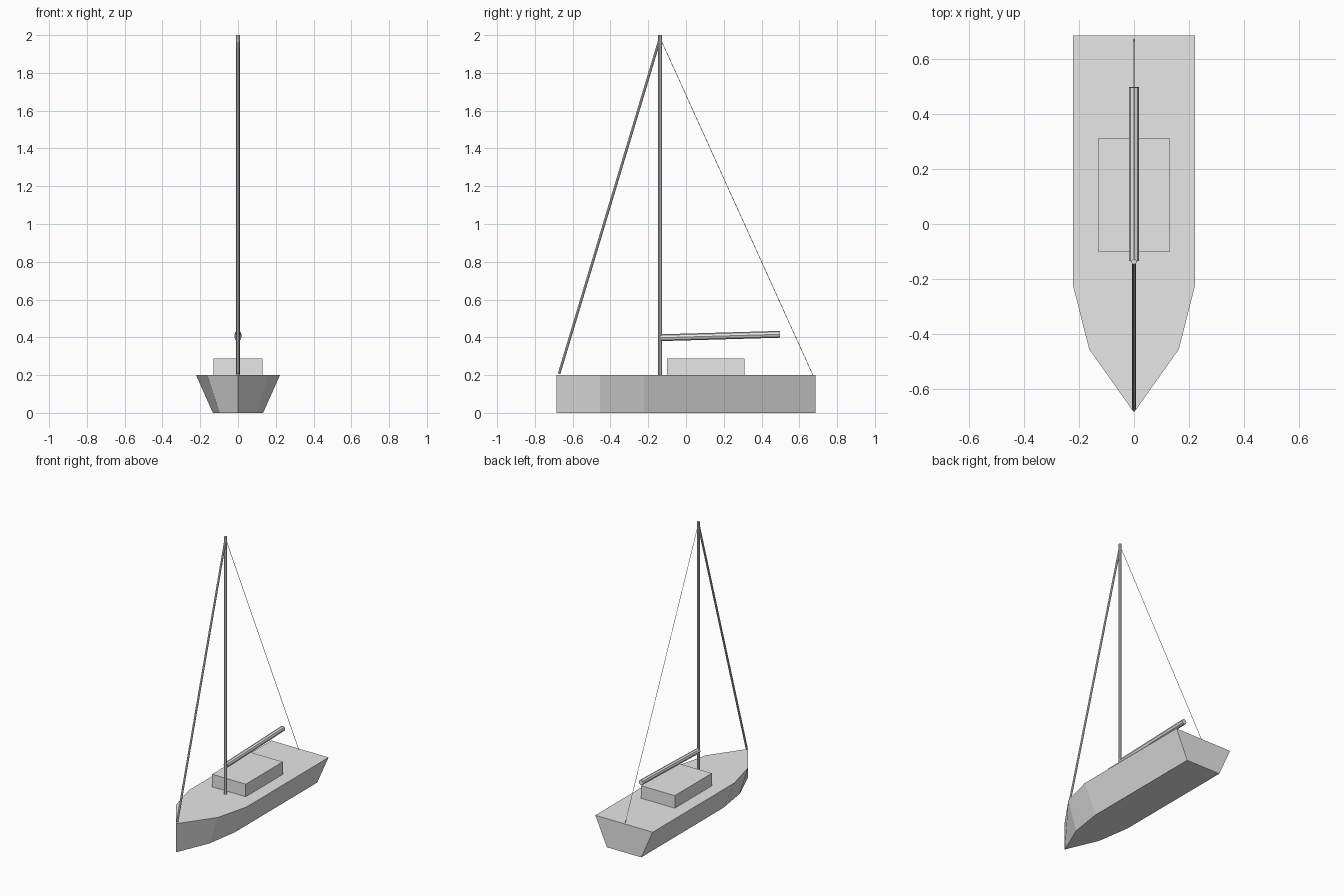
import bpy, bmesh
from mathutils import Vector

if "Cube" in bpy.data.objects:
    bpy.data.objects.remove(bpy.data.objects["Cube"])

grey = bpy.data.materials.new("light_grey")
grey.diffuse_color = (0.8, 0.8, 0.8, 1)
grey.use_nodes = True
grey.node_tree.nodes["Principled BSDF"].inputs["Base Color"].default_value = grey.diffuse_color


def finish(name, bm):
    bmesh.ops.recalc_face_normals(bm, faces=bm.faces)
    mesh = bpy.data.meshes.new(name)
    bm.to_mesh(mesh)
    bm.free()
    mesh.materials.append(grey)
    obj = bpy.data.objects.new(name, mesh)
    bpy.context.collection.objects.link(obj)
    return obj


def rod(name, start, end, radius, sides=8):
    """Straight flat-sided pole between two points."""
    a, b = Vector(start), Vector(end)
    bm = bmesh.new()
    bmesh.ops.create_cone(bm, cap_ends=True, segments=sides, radius1=radius,
                          radius2=radius, depth=(b - a).length)
    turn = (b - a).to_track_quat('Z', 'Y').to_matrix().to_4x4()
    bmesh.ops.transform(bm, matrix=turn, verts=bm.verts)
    bmesh.ops.translate(bm, vec=(a + b) / 2, verts=bm.verts)
    return finish(name, bm)


# Hull: deck outline, narrowed sideways towards the flat bottom
half = [(0.222, 0.685), (0.222, -0.222), (0.163, -0.455)]
outline = half + [(0, -0.685)] + [(-x, y) for x, y in reversed(half)]
bm = bmesh.new()
top = [bm.verts.new((x, y, 0.2)) for x, y in outline]
bottom = [bm.verts.new((x * 0.6, y, 0)) for x, y in outline]
bm.faces.new(top)
bm.faces.new(bottom[::-1])
for i in range(len(outline)):
    j = (i + 1) % len(outline)
    bm.faces.new((top[i], bottom[i], bottom[j], top[j]))
finish("hull", bm)

# Cabin block on the deck
bm = bmesh.new()
bmesh.ops.create_cube(bm, size=1)
bmesh.ops.scale(bm, vec=(0.26, 0.41, 0.088), verts=bm.verts)
bmesh.ops.translate(bm, vec=(0, 0.105, 0.244), verts=bm.verts)
finish("cabin", bm)

# Mast, boom and the two stays
mast_y = -0.137
rod("mast", (0, mast_y, 0.2), (0, mast_y, 2.0), 0.01)
rod("boom", (0, mast_y + 0.002, 0.398), (0, 0.497, 0.416), 0.018)
rod("furled_forestay", (0, -0.672, 0.207), (0, mast_y, 1.985), 0.007)
rod("backstay", (0, 0.672, 0.2), (0, mast_y, 1.985), 0.0015)
